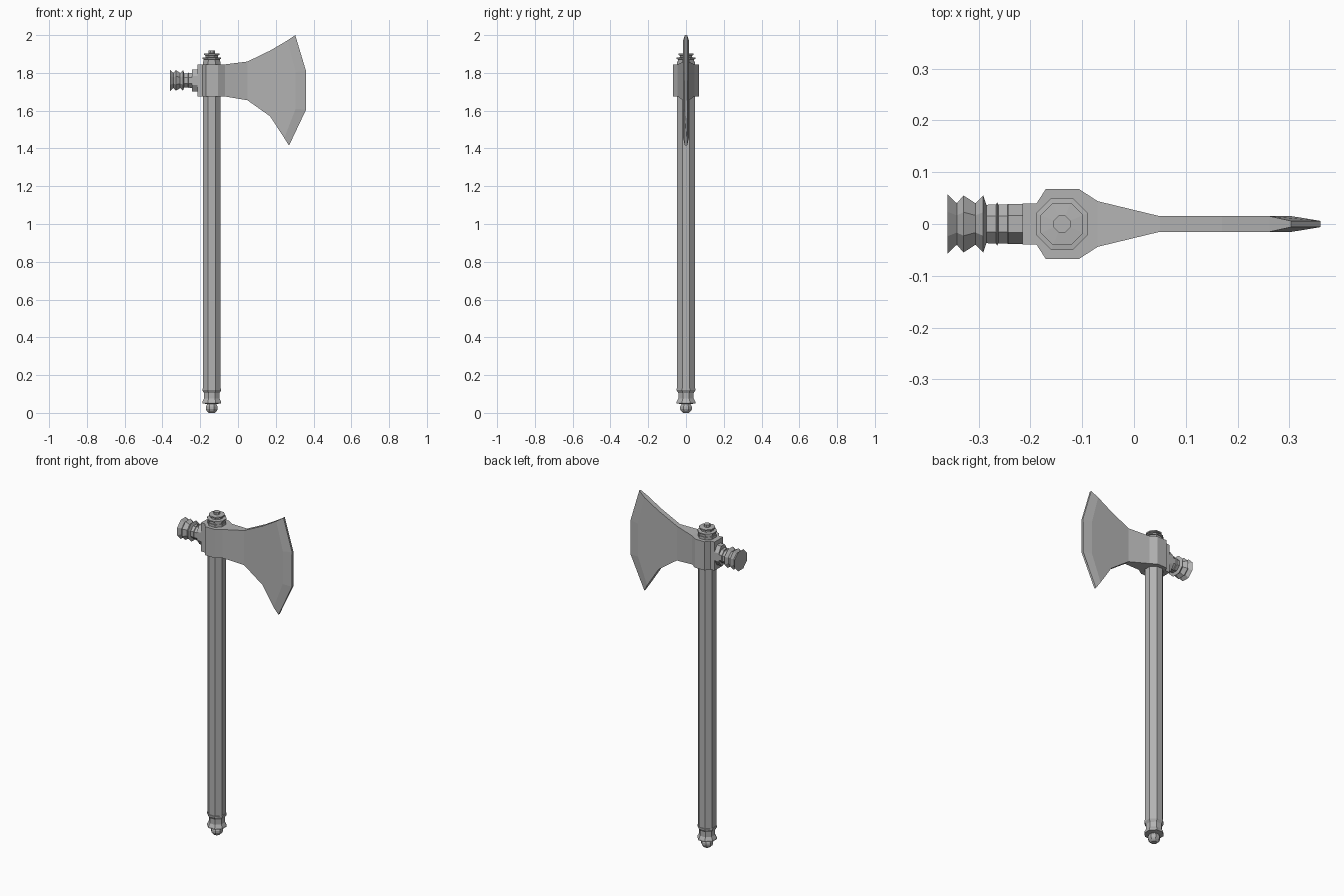
import bpy, bmesh, math

if "Cube" in bpy.data.objects:
    bpy.data.objects.remove(bpy.data.objects["Cube"])

AX, HZ = -0.139, 1.76   # handle axis x, hammer axis z

# Dark grey for every part
grey = bpy.data.materials.new("dark_grey")
grey.diffuse_color = (0.45, 0.45, 0.45, 1)
grey.use_nodes = True
grey.node_tree.nodes["Principled BSDF"].inputs["Base Color"].default_value = grey.diffuse_color


def finish(name, bm):
    bmesh.ops.recalc_face_normals(bm, faces=bm.faces)
    me = bpy.data.meshes.new(name)
    bm.to_mesh(me)
    bm.free()
    me.materials.append(grey)
    ob = bpy.data.objects.new(name, me)
    bpy.context.collection.objects.link(ob)
    return ob


def skin(bm, rings):
    """Join equal-length closed rings of points and cap both ends."""
    rings = [[bm.verts.new(p) for p in r] for r in rings]
    n = len(rings[0])
    for a, b in zip(rings, rings[1:]):
        for i in range(n):
            j = (i + 1) % n
            bm.faces.new((a[i], a[j], b[j], b[i]))
    bm.faces.new(rings[0])
    bm.faces.new(rings[-1])


def octagon(r, s=1.0):
    """Eight corners with flats facing the axes, r measured to the flats."""
    R = r / math.cos(math.pi / 8)
    angs = [math.pi / 8 + k * math.pi / 4 for k in range(8)]
    return [(R * math.cos(a), R * s * math.sin(a)) for a in angs]


def upright(name, profile):
    bm = bmesh.new()
    skin(bm, [[(AX + u, v, z) for u, v in octagon(r)] for r, z in profile])
    return finish(name, bm)


# Handle, butt ferrule and top cap
upright("handle", [(0.047, 0.12), (0.047, 1.86)])
upright("butt_ferrule", [(0.016, 0.0), (0.026, 0.01), (0.031, 0.02), (0.031, 0.033),
                         (0.024, 0.047), (0.05, 0.05), (0.05, 0.058), (0.041, 0.075),
                         (0.041, 0.105), (0.05, 0.12), (0.05, 0.128), (0.046, 0.129)])
upright("top_cap", [(0.043, 1.84), (0.043, 1.872), (0.05, 1.874), (0.05, 1.881),
                    (0.032, 1.883), (0.032, 1.892), (0.041, 1.895), (0.041, 1.902),
                    (0.016, 1.904), (0.016, 1.918)])

# Hammer poll turned along x: (x, radius, height stretch)
poll = [(-0.2, 0.039, 1.5), (-0.243, 0.039, 1.5), (-0.244, 0.038, 1.05),
        (-0.262, 0.038, 1), (-0.264, 0.042, 1), (-0.266, 0.038, 1),
        (-0.285, 0.037, 1), (-0.291, 0.055, 1), (-0.306, 0.04, 1), (-0.329, 0.055, 1),
        (-0.342, 0.04, 1), (-0.36, 0.057, 1)]
bm = bmesh.new()
skin(bm, [[(x, u, HZ + v) for u, v in octagon(r, s)] for x, r, s in poll])
finish("hammer_poll", bm)

# Axe head: columns of (x, top z, bottom z, half thickness)
head = [(-0.215, 1.845, 1.675, 0.04), (-0.188, 1.845, 1.675, 0.04),
        (-0.17, 1.845, 1.675, 0.068), (-0.107, 1.845, 1.675, 0.068),
        (-0.07, 1.845, 1.675, 0.044), (0.05, 1.86, 1.655, 0.015),
        (0.17, 1.918, 1.57, 0.015)]


def column(pts, t):
    """Closed loop up the front side and down the back."""
    return [(x, -t, z) for x, z in pts] + [(x, t, z) for x, z in reversed(pts)]


rings = []
for x, top, bot, t in head:
    rings.append(column([(x, bot + (top - bot) * f) for f in (0, 0.33, 0.67, 1)], t))
# Bevel line, then cutting edge
rings.append(column([(0.245, 1.455), (0.305, 1.61), (0.305, 1.805), (0.262, 1.972)], 0.015))
rings.append(column([(0.27, 1.415), (0.36, 1.605), (0.36, 1.81), (0.303, 2.0)], 0.006))
bm = bmesh.new()
skin(bm, rings)
finish("axe_head", bm)
